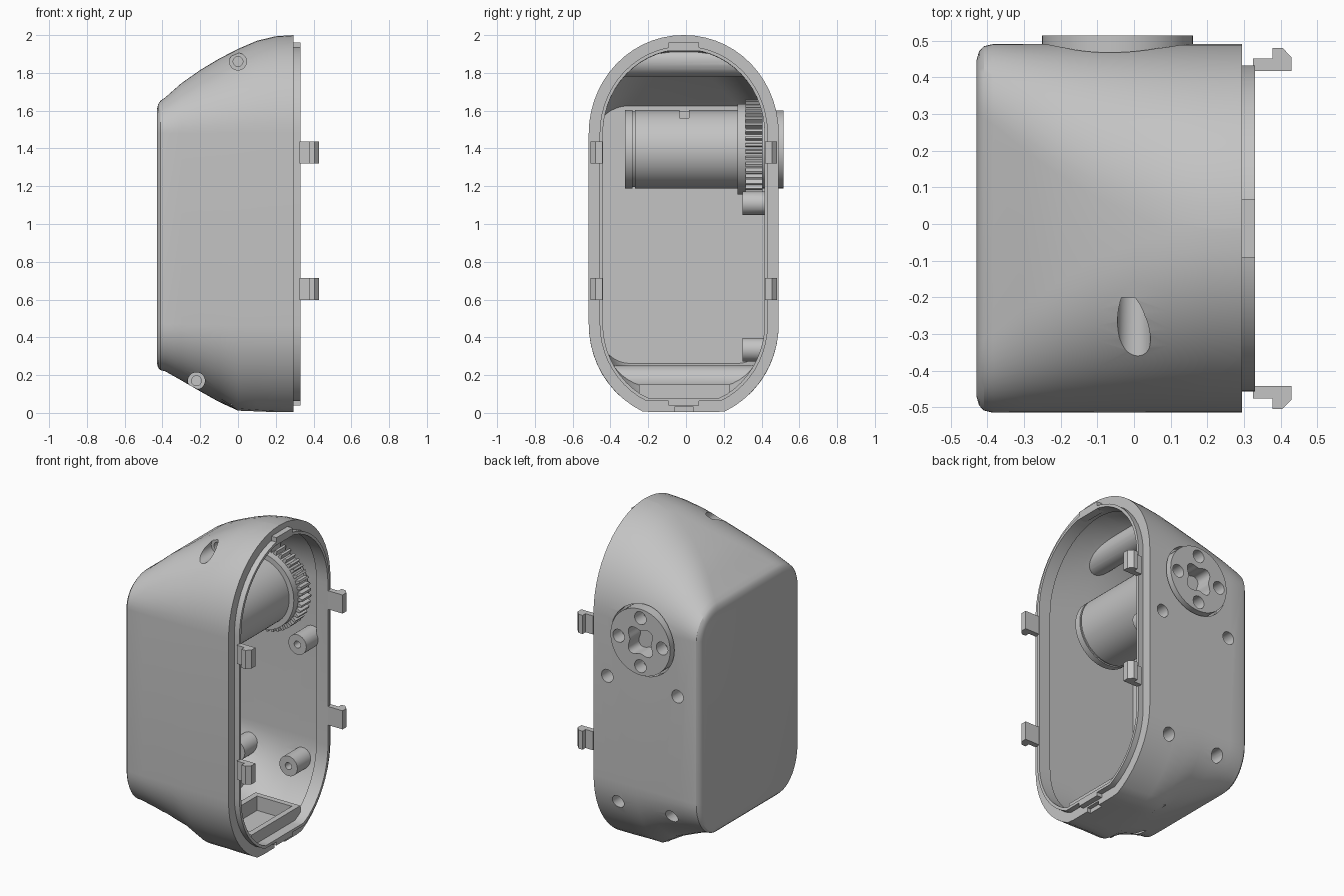
import bpy, bmesh, math
from math import cos, sin, pi

if "Cube" in bpy.data.objects:
    bpy.data.objects.remove(bpy.data.objects["Cube"], do_unlink=True)

grey = bpy.data.materials.new("plain_grey")
grey.use_nodes = True
COLOUR = (0.55, 0.55, 0.55, 1)
grey.diffuse_color = COLOUR
grey.node_tree.nodes["Principled BSDF"].inputs["Base Color"].default_value = COLOUR

YC = -0.012            # middle of the housing across its width
MX, MZ = -0.045, 1.395  # motor axis


def loft(name, rings):
    """Closed solid through rings of equal point count."""
    bm = bmesh.new()
    rows = [[bm.verts.new(p) for p in ring] for ring in rings]
    n = len(rows[0])
    for a, b in zip(rows, rows[1:]):
        for i in range(n):
            j = (i + 1) % n
            bm.faces.new((a[i], a[j], b[j], b[i]))
    bm.faces.new(rows[0])
    bm.faces.new(rows[-1])
    bmesh.ops.recalc_face_normals(bm, faces=bm.faces)
    mesh = bpy.data.meshes.new(name)
    bm.to_mesh(mesh)
    bm.free()
    mesh.materials.append(grey)
    ob = bpy.data.objects.new(name, mesh)
    bpy.context.collection.objects.link(ob)
    return ob


def prism_y(name, pts, y0, y1):
    return loft(name, [[(x, y, z) for x, z in pts] for y in (y0, y1)])


def circle(x, z, r, n=32):
    return [(x + r * cos(2 * pi * i / n), z + r * sin(2 * pi * i / n)) for i in range(n)]


def rod(name, x, z, r, y0, y1, n=32):
    return prism_y(name, circle(x, z, r, n), y0, y1)


def box(name, x0, x1, y0, y1, z0, z1):
    return prism_y(name, [(x0, z0), (x1, z0), (x1, z1), (x0, z1)], y0, y1)


def cut(ob, *cutters):
    """Subtract each cutter from the object and discard it."""
    for c in cutters:
        mod = ob.modifiers.new("cut", "BOOLEAN")
        mod.operation, mod.solver, mod.object = "DIFFERENCE", "EXACT", c
        bpy.context.view_layer.update()
        deps = bpy.context.evaluated_depsgraph_get()
        mesh = bpy.data.meshes.new_from_object(ob.evaluated_get(deps))
        ob.modifiers.clear()
        ob.data = mesh
        bpy.data.objects.remove(c, do_unlink=True)


# Housing stations: x, top z, bottom z, corner radius
STATIONS = [(-0.43, 1.65, 0.22, 0.19), (-0.385, 1.67, 0.22, 0.22), (-0.3, 1.745, 0.172, 0.29),
            (-0.2, 1.815, 0.114, 0.36), (-0.1, 1.875, 0.058, 0.42), (0, 1.927, 0.012, 0.46),
            (0.1, 1.97, 0.008, 0.485), (0.2, 1.994, 0.004, 0.5), (0.295, 2.0, 0.004, 0.5)]


def station(x):
    for a, b in zip(STATIONS, STATIONS[1:]):
        if x <= b[0]:
            t = (x - a[0]) / (b[0] - a[0])
            return [p + t * (q - p) for p, q in zip(a[1:], b[1:])]
    return STATIONS[-1][1:]


def section(x, inset=0.0, steps=14):
    """Rounded upright section with a flattened underside."""
    top, bottom, r = station(x)
    w, ry = 0.503 - inset, r - inset
    dip = bottom - max(0, 0.05 - bottom)      # round base sinks below the flat cut
    ring = []
    for quarter in range(4):
        for i in range(steps + 1):
            a = (quarter + i / steps) * pi / 2
            side = 1 if quarter in (0, 3) else -1
            y = YC + side * (w - ry) + ry * cos(a)
            if quarter < 2:
                z = 1.48 + (top - inset - 1.48) * sin(a)
            else:
                z = max(0.47 + (0.47 - dip - inset) * sin(a), bottom + inset)
            ring.append((x, y, z))
    return ring


# Housing: rounded back edge, swept body and a thin lip at the open side
xs = [s[0] for s in STATIONS]
rings = [section(-0.43, 0.045), section(-0.423, 0.02), section(-0.41, 0.006)]
rings += [section(x) for x in xs[1:]]
rings += [section(0.295, 0.058), section(0.33, 0.058)]
housing = loft("housing", rings)

# Hollow with a thicker rim, leaving two cross bosses and four screw posts standing
WALL, RIM = 0.042, 0.075
hollow = loft("hollow", [section(-0.39, WALL)] + [section(x, WALL) for x in xs[2:-1] + [0.24]]
              + [section(0.25, RIM), section(0.36, RIM)])
BOSSES = [(0, 1.86), (-0.22, 0.17)]
POSTS = [(0.2, 1.11), (-0.285, 1.11), (0.138, 0.335), (-0.225, 0.335)]
cut(hollow, *[rod("boss", x, z, 0.08, -0.7, 0.7) for x, z in BOSSES])
cut(hollow, *[rod("post", x, z, 0.062, 0.3, 0.7) for x, z in POSTS])
cut(housing, hollow)

# Screw holes, motor opening and the small notch under the rim
for x, z in BOSSES:
    cut(housing, rod("screw_bore", x, z, 0.045, -0.7, -0.2),
        rod("screw_pilot", x, z, 0.026, -0.3, 0.1))
for x, z in POSTS:
    cut(housing, rod("post_bore", x, z, 0.04, 0.36, 0.7, 24),
        rod("post_pilot", x, z, 0.022, 0.2, 0.5, 24))
cut(housing, rod("motor_opening", MX, MZ, 0.218, 0.3, 0.7, 64),
    box("rim_notch", 0.27, 0.4, -0.06, 0.04, -0.1, 0.03))

# Locating tabs on the lip, top and bottom
box("top_tab", 0.28, 0.33, YC - 0.08, YC + 0.08, 1.915, 1.962)
box("bottom_tab", 0.28, 0.33, YC - 0.08, YC + 0.08, 0.04, 0.079)

# Motor with end groove and a locating notch
motor = rod("motor", MX, MZ, 0.208, -0.27, 0.3, 64)
rod("motor_groove", MX, MZ, 0.2, -0.285, -0.265, 64)
rod("motor_end_cap", MX, MZ, 0.208, -0.322, -0.283, 64)
cut(motor, box("notch", MX - 0.05, MX + 0.3, -0.035, 0.015, MZ + 0.165, MZ + 0.3))
rod("motor_collar", MX, MZ, 0.24, 0.272, 0.315, 64)

# Toothed ring
TEETH = 44
teeth = []
for i in range(TEETH):
    for offset, r in ((0, 0.24), (0.35, 0.24), (0.5, 0.268), (0.85, 0.268)):
        a = 2 * pi * (i + offset) / TEETH
        teeth.append((MX + r * cos(a), MZ + r * sin(a)))
prism_y("gear", teeth, 0.315, 0.405)

# Output disc with four holes around a four-lobed socket
disc = rod("output_disc", MX, MZ, 0.206, 0.395, 0.515, 64)
lobes = []
for i in range(48):
    a = 2 * pi * i / 48
    r = 0.088 - 0.016 * cos(4 * a)
    lobes.append((MX + r * cos(a), MZ + r * sin(a)))
cut(disc, prism_y("socket", lobes, 0.41, 0.6))
for i in range(4):
    a = i * pi / 2
    cut(disc, rod("disc_hole", MX + 0.15 * cos(a), MZ + 0.15 * sin(a), 0.04, 0.43, 0.6, 20))

# Snap clips on both sides of the lip
HOOK = [(0.325, 0.43), (0.43, 0.43), (0.43, 0.467), (0.405, 0.493),
        (0.378, 0.493), (0.378, 0.464), (0.325, 0.464)]
for label, side in (("front", -1), ("back", 1)):
    for level, z in (("lower", 0.655), ("upper", 1.378)):
        loft(f"{label}_{level}_clip",
             [[(x, YC + side * y, z + h) for x, y in HOOK] for h in (-0.058, 0.058)])

# Open tray frame on the floor
tray = box("floor_tray", -0.04, 0.27, -0.25, 0.23, 0.04, 0.15)
cut(tray, box("tray_well", -0.005, 0.235, -0.215, 0.195, 0.06, 0.3))

# Smooth curved walls while keeping edges crisp
bpy.ops.object.select_all(action="DESELECT")
for ob in bpy.context.collection.objects:
    if ob.type == "MESH" and grey.name in ob.data.materials:
        ob.select_set(True)
        bpy.context.view_layer.objects.active = ob
bpy.ops.object.shade_smooth_by_angle(angle=math.radians(30))
